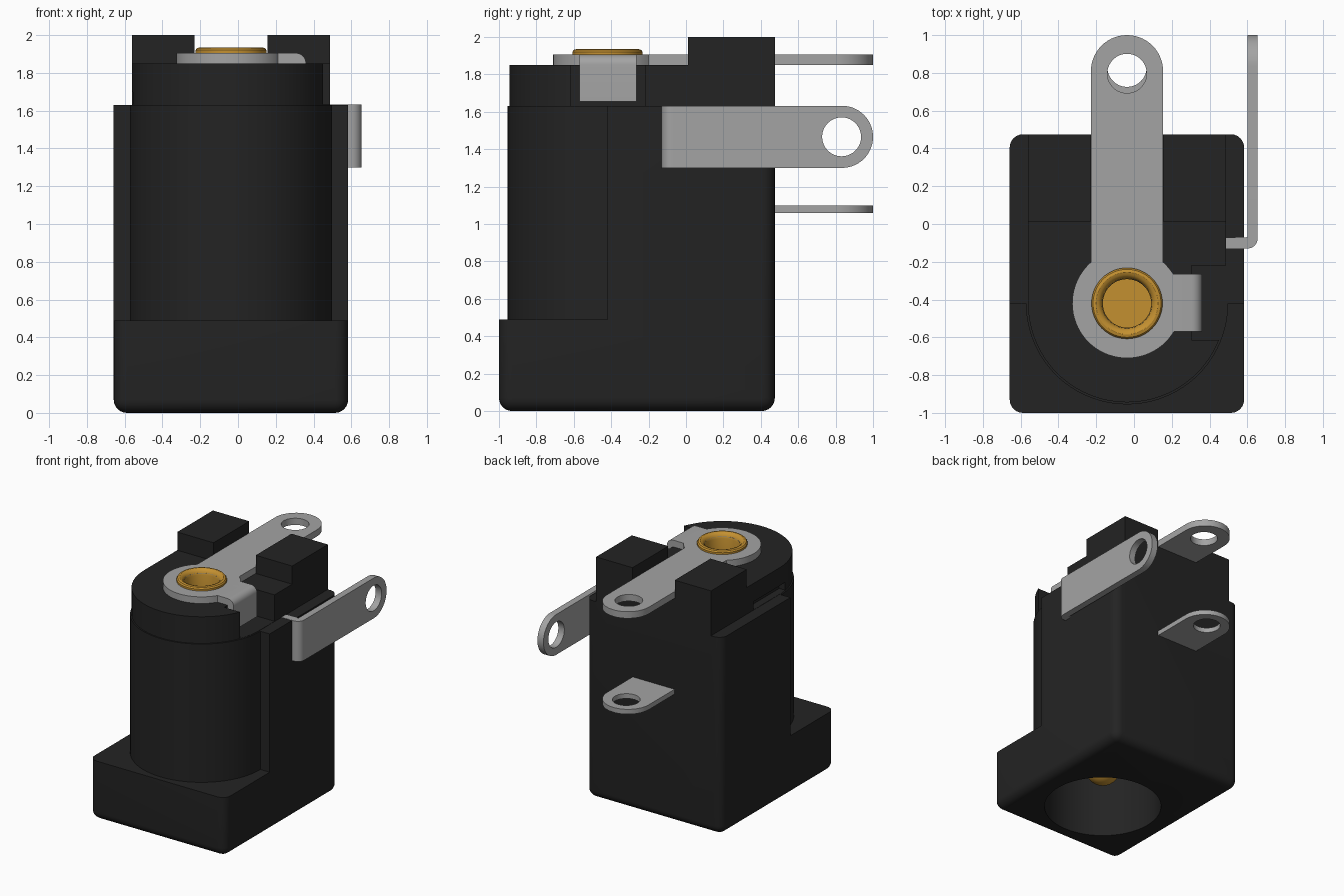
import bpy, bmesh, math

cube = bpy.data.objects.get("Cube")
if cube:
    bpy.data.objects.remove(cube, do_unlink=True)

CX, CY = -0.037, -0.42      # axis of the barrel and centre pin


def material(name, rgb):
    m = bpy.data.materials.new(name)
    m.use_nodes = True
    m.diffuse_color = (*rgb, 1)
    m.node_tree.nodes["Principled BSDF"].inputs["Base Color"].default_value = (*rgb, 1)
    return m


BLACK = material("black plastic", (0.017, 0.017, 0.017))
STEEL = material("grey metal", (0.37, 0.37, 0.37))
BRASS = material("brass", (0.55, 0.28, 0.03))


def arc(cx, cy, r, a0, a1, n):
    return [(cx + r * math.cos(math.radians(a0 + (a1 - a0) * i / n)),
             cy + r * math.sin(math.radians(a0 + (a1 - a0) * i / n))) for i in range(n + 1)]


def make(name, bm, mat):
    bmesh.ops.recalc_face_normals(bm, faces=bm.faces)
    me = bpy.data.meshes.new(name)
    bm.to_mesh(me)
    bm.free()
    ob = bpy.data.objects.new(name, me)
    bpy.context.collection.objects.link(ob)
    if mat:
        me.materials.append(mat)
    return ob


def prism(name, pts, axis, lo, hi, mat=None, bevel=None):
    """Extrude a 2D outline along an axis; bevel is a test choosing rounded edges."""
    place = {"x": lambda a, b, h: (h, a, b), "y": lambda a, b, h: (a, h, b),
             "z": lambda a, b, h: (a, b, h)}[axis]
    bm = bmesh.new()
    ends = [[bm.verts.new(place(a, b, h)) for a, b in pts] for h in (lo, hi)]
    n = len(pts)
    for ring in ends:
        bm.faces.new(ring)
    for i in range(n):
        j = (i + 1) % n
        bm.faces.new((ends[0][i], ends[0][j], ends[1][j], ends[1][i]))
    if bevel:
        bmesh.ops.recalc_face_normals(bm, faces=bm.faces)
        bmesh.ops.bevel(bm, geom=[e for e in bm.edges if bevel(e)], offset=0.07,
                        segments=6, profile=0.5, affect="EDGES")
    return make(name, bm, mat)


def box(name, x0, x1, y0, y1, z0, z1):
    return prism(name, [(x0, y0), (x1, y0), (x1, y1), (x0, y1)], "z", z0, z1)


def disc(name, cx, cy, r, axis, lo, hi, n=64):
    return prism(name, arc(cx, cy, r, 0, 360, n)[:-1], axis, lo, hi)


def combine(ob, other, op):
    mod = ob.modifiers.new(op, "BOOLEAN")
    mod.operation, mod.solver, mod.object = op, "EXACT", other
    bpy.context.view_layer.objects.active = ob
    bpy.ops.object.modifier_apply(modifier=mod.name)
    bpy.data.objects.remove(other, do_unlink=True)


def smooth(ob):
    bpy.ops.object.select_all(action="DESELECT")
    ob.select_set(True)
    bpy.context.view_layer.objects.active = ob
    bpy.ops.object.shade_smooth_by_angle(angle=math.radians(32))


# Housing: stepped block with rounded bottom and outer vertical edges
def rounded(e):
    a, b = (v.co for v in e.verts)
    bottom = a.z < 0.01 and b.z < 0.01
    upright = abs(a.z - b.z) > 0.1 and (a.y < -0.9 or a.y > 0.4)
    return bottom or upright


side = [(-1, 0), (0.475, 0), (0.475, 1.63), (CY, 1.63), (CY, 0.49), (-1, 0.49)]
housing = prism("housing", side, "x", -0.658, 0.583, BLACK, rounded)
combine(housing, disc("barrel", CX, CY, 0.535, "z", 0.4, 1.63, 96), "UNION")

# Cap on the housing with a round front, plus the two raised blocks
cap = prism("cap", arc(CX, CY, 0.524, 180, 360, 48) + [(0.487, 0.475), (-0.561, 0.475)],
            "z", 1.6, 1.85)
combine(housing, cap, "UNION")
for x0, x1 in ((-0.561, -0.23), (0.155, 0.487)):
    combine(housing, box("block", x0, x1, 0.01, 0.475, 1.8, 2.0), "UNION")

# Recess for the bent tab, undercut on the other side, plug socket and pin hole
combine(housing, box("cut", 0.305, 0.7, -0.615, -0.22, 1.632, 1.95), "DIFFERENCE")
combine(housing, box("cut", -0.7, -0.5, -0.5, -0.08, 1.632, 1.70), "DIFFERENCE")
combine(housing, disc("cut", CX, CY, 0.45, "z", -0.1, 1.58, 96), "DIFFERENCE")
combine(housing, disc("cut", CX, CY, 0.132, "z", 1.5, 1.95), "DIFFERENCE")
smooth(housing)

# Top terminal: ring around the pin running into a long round-ended strip
half = math.degrees(math.asin(0.191 / 0.29))
outline = arc(CX, CY, 0.29, 90 + half, 450 - half, 56) + arc(CX, 0.809, 0.191, 0, 180, 28)
top = prism("top_terminal", outline, "z", 1.85, 1.905, STEEL)
combine(top, disc("cut", CX, 0.797, 0.104, "z", 1.7, 2.1), "DIFFERENCE")
combine(top, disc("cut", CX, CY, 0.132, "z", 1.7, 2.1), "DIFFERENCE")
smooth(top)

# Tab bent down over the side of the cap
bend = [(0.305, 1.655), (0.305, 1.85), (0.15, 1.85), (0.15, 1.905)] \
    + arc(0.305, 1.85, 0.055, 90, 0, 8) + [(0.36, 1.655)]
smooth(prism("bent_tab", bend, "y", -0.57, -0.265, STEEL))

# Lower terminal coming out of the back
outline = [(CX - 0.191, 0.4), (CX + 0.191, 0.4)] + arc(CX, 0.809, 0.191, 0, 180, 28)
lower = prism("lower_terminal", outline, "z", 1.06, 1.10, STEEL)
combine(lower, disc("cut", CX, 0.83, 0.104, "z", 0.9, 1.3), "DIFFERENCE")
smooth(lower)

# Side terminal: upright plate with an elbow into the housing
outline = [(-0.07, 1.632), (-0.07, 1.30)] + arc(0.834, 1.466, 0.166, -90, 90, 28)
plate = prism("side_terminal", outline, "x", 0.6, 0.655, STEEL)
combine(plate, disc("cut", 0.832, 1.466, 0.104, "x", 0.4, 0.9), "DIFFERENCE")
smooth(plate)
elbow = [(0.487, -0.075), (0.487, -0.13)] + arc(0.6, -0.075, 0.055, -90, 0, 8) \
    + [(0.655, -0.07), (0.6, -0.07)]
smooth(prism("side_terminal_elbow", elbow, "z", 1.30, 1.632, STEEL))

# Centre pin: lathe with domed tip, hollow rivet head and rolled rim
profile = [(0, 1.72), (0.128, 1.72), (0.128, 1.89), (0.136, 1.915), (0.15, 1.93), (0.165, 1.935),
           (0.18, 1.931), (0.188, 1.92), (0.188, 1.905), (0.135, 1.903), (0.135, 0.34)] \
    + arc(0, 0.34, 0.135, 0, -90, 10)[1:-1] + [(0, 0.205)]
bm = bmesh.new()
vs = [bm.verts.new((CX + r, CY, z)) for r, z in profile]
es = [bm.edges.new(p) for p in zip(vs, vs[1:])]
bmesh.ops.spin(bm, geom=vs + es, cent=(CX, CY, 0), axis=(0, 0, 1), angle=math.tau,
               steps=48, use_merge=True)
bmesh.ops.remove_doubles(bm, verts=bm.verts, dist=0.0005)
smooth(make("centre_pin", bm, BRASS))
